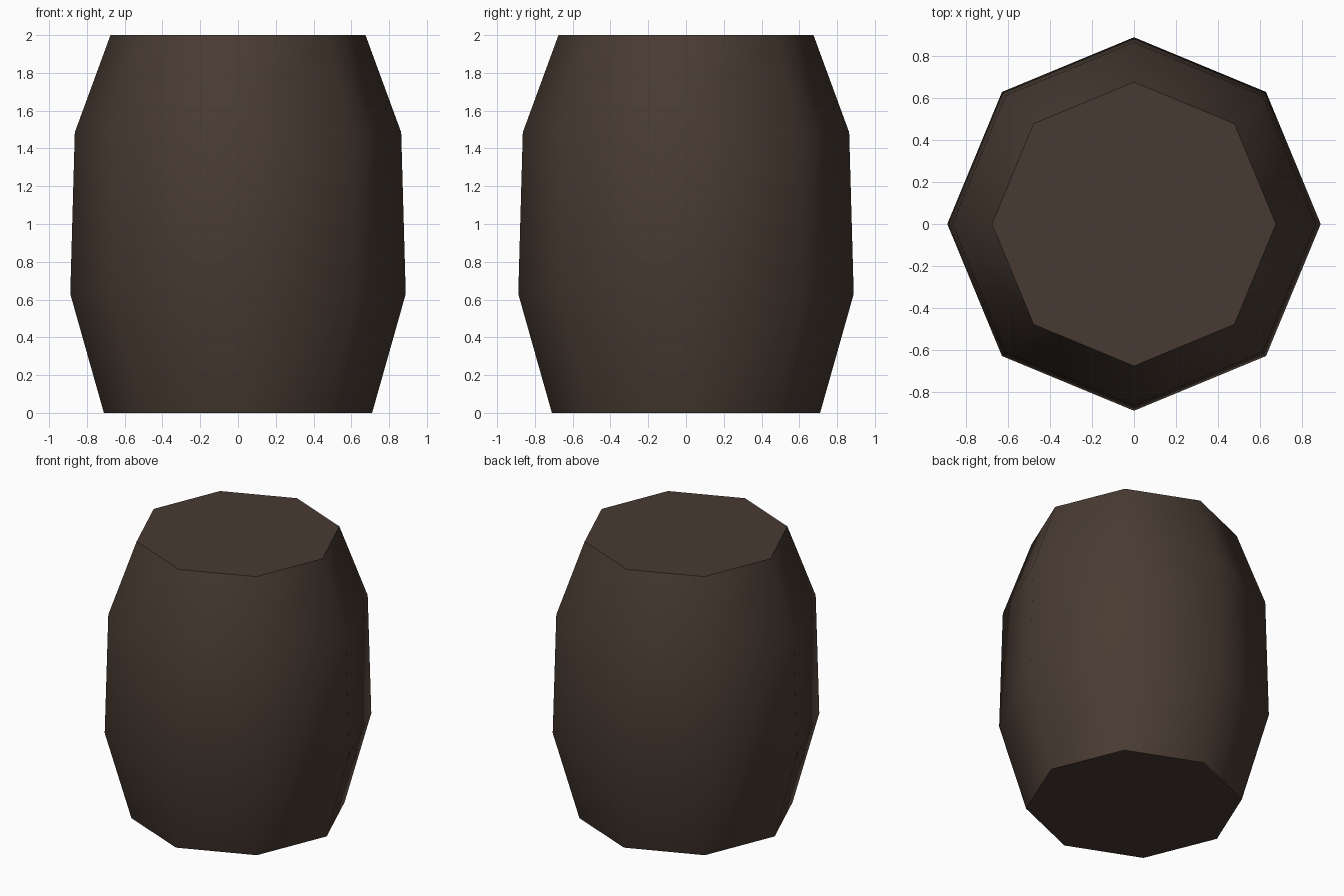
import bpy, bmesh, math

if "Cube" in bpy.data.objects:
    bpy.data.objects.remove(bpy.data.objects["Cube"])

SIDES = 8
# Barrel profile: (radius, height) from bottom to top
PROFILE = [(0.71, 0.0), (0.888, 0.63), (0.864, 1.485), (0.675, 2.0)]

wood = bpy.data.materials.new("dark brown wood")
wood.diffuse_color = (0.066, 0.044, 0.032, 1)
wood.use_nodes = True
wood.node_tree.nodes["Principled BSDF"].inputs["Base Color"].default_value = wood.diffuse_color

bm = bmesh.new()
rings = [[bm.verts.new((r * math.cos(2 * math.pi * i / SIDES),
                        r * math.sin(2 * math.pi * i / SIDES), z))
          for i in range(SIDES)] for r, z in PROFILE]

# Staves: smooth-shaded walls between the rings
for low, high in zip(rings, rings[1:]):
    for i in range(SIDES):
        j = (i + 1) % SIDES
        bm.faces.new((low[i], low[j], high[j], high[i])).smooth = True

# Flat lid and base with sharp rims
for cap in (bm.faces.new(rings[0][::-1]), bm.faces.new(rings[-1])):
    cap.smooth = False
    for edge in cap.edges:
        edge.smooth = False

mesh = bpy.data.meshes.new("barrel")
bm.to_mesh(mesh)
bm.free()
mesh.materials.append(wood)
barrel = bpy.data.objects.new("barrel", mesh)
bpy.context.collection.objects.link(barrel)
